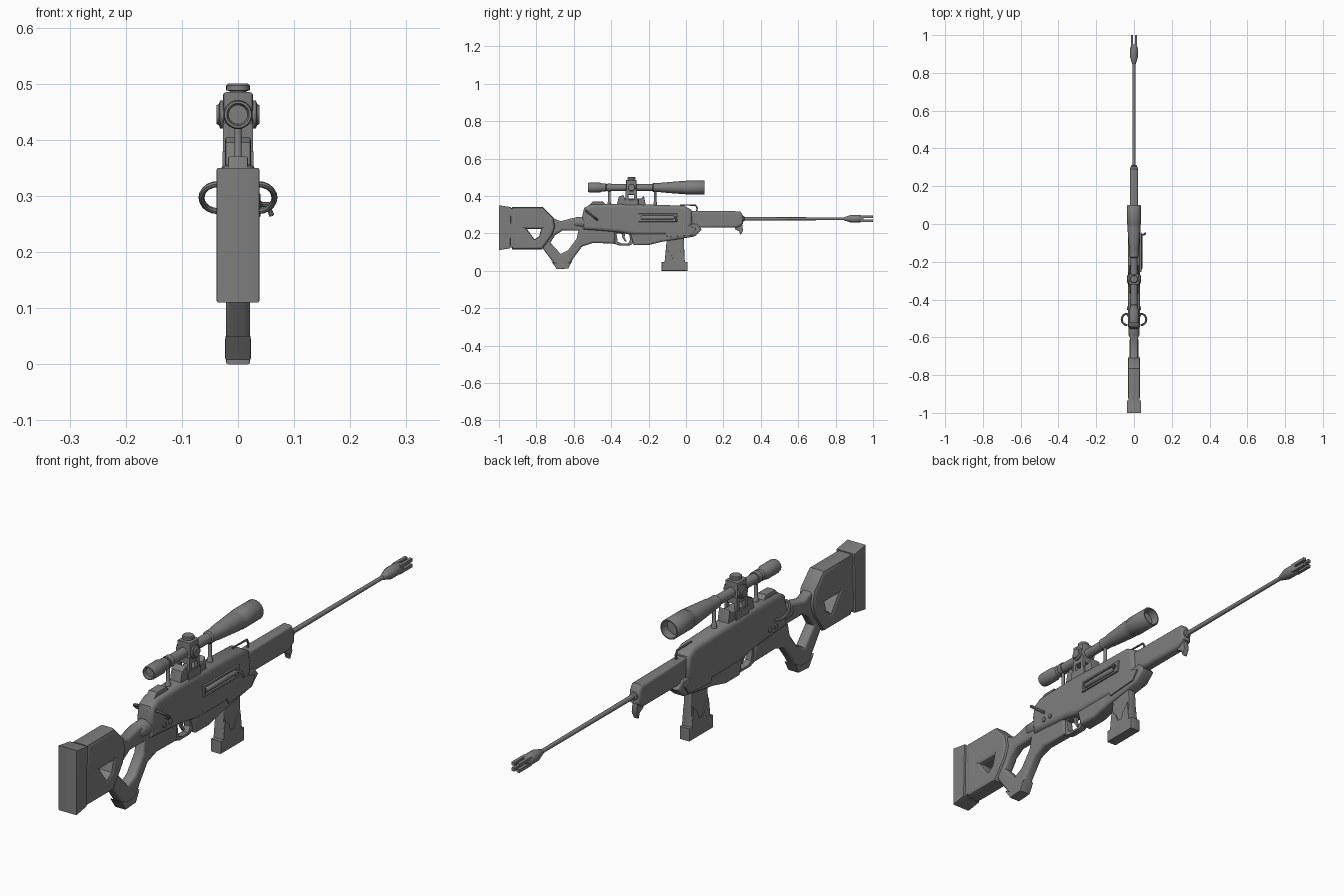
import bpy, bmesh, math
from mathutils import Matrix, Vector

mat = bpy.data.materials.new("gunmetal_grey")
mat.diffuse_color = (0.21, 0.21, 0.21, 1)
# local (x, y, z) -> world (y, z, x), so profiles are drawn as (y, z)
SIDE = Matrix(((0, 0, 1, 0), (1, 0, 0, 0), (0, 1, 0, 0), (0, 0, 0, 1)))


def finish(name, mesh, angle=35):
    mesh.materials.clear()
    mesh.materials.append(mat)
    mesh.shade_smooth()
    mesh.set_sharp_from_angle(angle=math.radians(angle))
    ob = bpy.data.objects.new(name, mesh)
    bpy.context.collection.objects.link(ob)
    return ob


def from_curve(name, cu, matrix):
    tmp = bpy.data.objects.new("tmp", cu)
    bpy.context.collection.objects.link(tmp)
    dg = bpy.context.evaluated_depsgraph_get()
    mesh = bpy.data.meshes.new_from_object(tmp.evaluated_get(dg))
    bpy.data.objects.remove(tmp)
    mesh.transform(matrix)
    mesh.name = name
    return finish(name, mesh)


def add_poly(cu, pts, closed):
    sp = cu.splines.new('POLY')
    sp.points.add(len(pts) - 1)
    for p, c in zip(sp.points, pts):
        p.co = (*c, 1) if len(c) == 3 else (*c, 0, 1)
    sp.use_cyclic_u = closed


def plate(name, pts, width, bevel=0.006, x=0, holes=(), res=1):
    """Side profile (y, z) with optional holes, extruded across x, rounded edges."""
    cu = bpy.data.curves.new(name, 'CURVE')
    cu.dimensions, cu.fill_mode = '2D', 'BOTH'
    cu.extrude = width / 2 - bevel
    cu.bevel_depth, cu.bevel_resolution, cu.offset = bevel, res, -bevel
    for loop in (pts, *holes):
        add_poly(cu, loop, True)
    return from_curve(name, cu, Matrix.Translation((x, 0, 0)) @ SIDE)


def rod(name, pts, r, closed=False):
    cu = bpy.data.curves.new(name, 'CURVE')
    cu.dimensions, cu.bevel_depth, cu.bevel_resolution = '3D', r, 2
    cu.use_fill_caps = True
    add_poly(cu, pts, closed)
    return from_curve(name, cu, Matrix())


def lathe(name, prof, origin, axis='Y', n=24):
    """Revolve (distance, radius) pairs around an axis through origin."""
    bm = bmesh.new()
    rings = []
    for d, r in prof:
        ring = []
        for i in range(n):
            a = 2 * math.pi * i / n
            u, v = r * math.cos(a), r * math.sin(a)
            co = {'Y': (v, d, u), 'Z': (u, v, d), 'X': (d, u, v)}[axis]
            ring.append(bm.verts.new(Vector(co) + Vector(origin)))
        rings.append(ring)
    for a, b in zip(rings, rings[1:]):
        for i in range(n):
            bm.faces.new((a[i], a[(i + 1) % n], b[(i + 1) % n], b[i]))
    bm.faces.new(rings[0][::-1])
    bm.faces.new(rings[-1])
    bmesh.ops.recalc_face_normals(bm, faces=bm.faces)
    mesh = bpy.data.meshes.new(name)
    bm.to_mesh(mesh)
    bm.free()
    return finish(name, mesh)


def box(name, y0, y1, z0, z1, width, x=0, bevel=0.003):
    return plate(name, [(y0, z0), (y1, z0), (y1, z1), (y0, z1)], width, bevel, x)


# Stock: butt pad, body with triangular cut-out, thumbhole grip and neck
plate("butt_pad", [(-1, .11), (-.94, .12), (-.935, .34), (-1, .35)], .076, .003)
box("butt_spacer", -.945, -.92, .125, .335, .06)
plate("stock_body", [(-.93, .115), (-.77, .115), (-.715, .19), (-.70, .235), (-.71, .285),
                     (-.765, .34), (-.93, .34)], .064, .012,
      holes=[[(-.85, .222), (-.775, .222), (-.785, .185), (-.81, .168)]])
plate("thumbhole_grip",
      [(-.77, .125), (-.69, .017), (-.63, .02), (-.60, .07), (-.555, .13), (-.50, .148),
       (-.38, .146), (-.38, .225), (-.54, .23), (-.55, .285), (-.60, .283), (-.67, .265),
       (-.72, .285), (-.745, .2)], .042, .011,
      holes=[[(-.725, .15), (-.70, .19), (-.66, .215), (-.575, .215), (-.585, .17),
              (-.63, .11), (-.67, .09)]], res=2)
plate("grip_cap", [(-.72, .05), (-.69, .008), (-.63, .012), (-.608, .052), (-.64, .035),
                   (-.685, .033)], .046, .003)
lathe("neck_collar", [(-.60, .022), (-.59, .028), (-.55, .030), (-.53, .030)], (0, 0, .258))

# Receiver
plate("receiver", [(-.55, .22), (-.555, .29), (-.545, .335), (-.51, .355), (-.35, .358),
                   (-.01, .348), (.03, .325), (.035, .25), (.0, .20), (-.12, .19),
                   (-.28, .19), (-.36, .205), (-.48, .215)], .066, .018, res=3)
plate("lower_receiver", [(-.30, .21), (-.28, .137), (-.20, .137), (-.13, .155), (.045, .183),
                         (.085, .22), (.06, .25), (-.1, .25)], .056, .01, res=2)
plate("trigger_guard", [(-.40, .215), (-.395, .147), (-.36, .136), (-.30, .136), (-.275, .15),
                        (-.275, .215)], .026, .003,
      holes=[[(-.372, .2), (-.365, .155), (-.345, .146), (-.31, .146), (-.298, .165),
              (-.305, .2)]])
plate("trigger", [(-.345, .21), (-.325, .21), (-.328, .18), (-.317, .158), (-.326, .157),
                  (-.342, .18)], .010, .002)
plate("receiver_top_block", [(-.37, .35), (-.36, .395), (-.335, .405), (-.325, .385),
                             (-.24, .385), (-.225, .40), (-.215, .35)], .046, .004)
plate("rear_ramp", [(-.535, .335), (-.50, .37), (-.445, .37), (-.42, .345)], .036, .004)

# Ejection side: port frame, bolt and handle on the right
plate("port_frame", [(-.255, .262), (-.05, .262), (-.045, .305), (-.255, .305)], .012, .002, .034,
      holes=[[(-.245, .27), (-.07, .27), (-.07, .297), (-.245, .297)]])
lathe("bolt", [(-.24, .008), (-.235, .011), (-.06, .011), (-.05, .008)], (.033, 0, .284), n=12)
rod("bolt_handle", [(.035, -.06, .285), (.053, -.055, .285), (.06, -.05, .265)], .005)
for s in (-1, 1):
    for y in (-.48, -.445):
        lathe("receiver_pin", [(-.004, .009), (.004, .009)], (s * .033, y, .245), 'X', 12)
    # Sling loops beside the rear of the receiver
    rod("sling_loop", [(s * (.036 + .029 * math.sin(t * math.pi / 10)),
                        -.505 - .03 * math.cos(t * math.pi / 10),
                        .297 + .024 * math.cos(t * math.pi / 10)) for t in range(11)], .0055)
    plate("side_flange", [(-.12, .225), (.02, .24), (.055, .225), (.03, .19), (-.1, .18)],
          .008, .002, s * .029)

# Handguard with front hook, and thin frame above it
plate("handguard", [(.0, .23), (.275, .23), (.305, .25), (.305, .295), (.29, .318),
                    (.0, .32)], .044, .012, res=2)
plate("front_hook", [(.26, .24), (.30, .25), (.305, .215), (.292, .19), (.285, .21),
                     (.262, .222)], .022, .003)
rod("top_frame", [(0, -.03, .34), (0, -.03, .352), (0, .052, .35), (0, .06, .335),
                  (0, .055, .31)], .004)

# Barrel and pronged muzzle brake
lathe("barrel", [(.28, .015), (.31, .015), (.313, .009), (.86, .0075)], (0, 0, .278), n=16)
lathe("muzzle_brake", [(.845, .008), (.852, .011), (.885, .021), (.925, .021), (.94, .017),
                       (.95, .016)], (0, 0, .278), n=16)
for sx in (-1, 1):
    for sz in (-1, 1):
        box("muzzle_prong", .93, 1, .278 + sz * .0105 - .0065, .278 + sz * .0105 + .0065,
            .013, sx * .0105, .002)

# Magazine
plate("magazine", [(-.12, .0), (0, .0), (-.008, .07), (-.012, .2), (-.10, .2), (-.112, .07)],
      .034, .004)
box("magazine_base", -.13, .008, .0, .047, .042)
for s in (-1, 1):
    plate("magazine_rib", [(-.115, .04), (-.005, .04), (-.015, .12), (-.04, .09), (-.05, .065),
                           (-.07, .065), (-.08, .09), (-.105, .12)], .006, .001, s * .018)

# Scope with hollow ends
Z = .445
lathe("scope_tube", [(-.515, .017), (-.525, .020), (-.525, .024), (-.515, .026), (-.46, .026),
                     (-.45, .022), (-.43, .022), (-.425, .018), (-.18, .018), (-.175, .023),
                     (-.145, .023), (-.13, .026), (-.02, .035), (-.005, .034), (.0, .037),
                     (.097, .037), (.1, .035), (.1, .031), (.07, .028)], (0, 0, Z), n=32)
box("turret_block", -.32, -.265, .405, .485, .054, 0, .006)
lathe("top_knob", [(.48, .015), (.487, .015), (.488, .021), (.497, .021), (.5, .018)],
      (0, -.292, 0), 'Z')
for s in (-1, 1):
    lathe("side_knob", [(s * .02, .025), (s * .032, .025), (s * .034, .019), (s * .038, .017)],
          (0, -.292, Z), 'X')
    # Mount legs
    for y in (-.315, -.27):
        box("mount_leg", y - .008, y + .008, .35, .43, .012, s * .021, .002)
    box("mount_foot", -.33, -.255, .35, .38, .014, s * .021, .002)
for y in (-.41, -.165):
    lathe("scope_post", [(.34, .010), (.365, .010), (.37, .0065), (.44, .0065)], (0, y, 0), 'Z', 12)
    lathe("scope_ring", [(y - .01, .022), (y + .01, .022)], (0, 0, Z))
